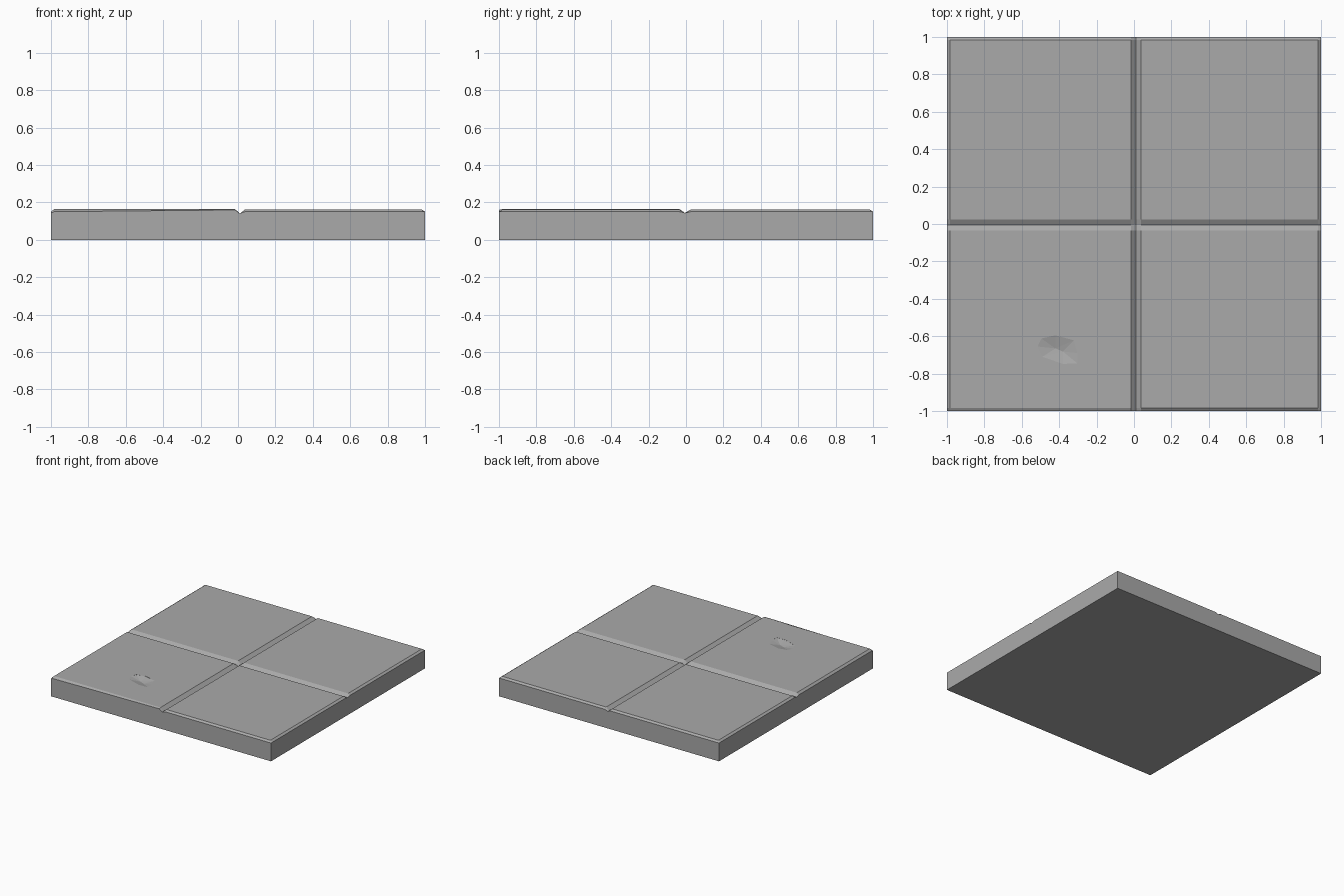
import bpy, bmesh

if "Cube" in bpy.data.objects:
    bpy.data.objects.remove(bpy.data.objects["Cube"])

TOP = 0.162
# height profiles across each direction: (position, height), with bevelled rims and a V groove
PX = [(-1, .15), (-.983, TOP), (-.016, TOP), (.01, .14), (.037, TOP), (.983, TOP), (1, .15)]
PY = [(-1, .15), (-.983, TOP), (-.035, TOP), (-.006, .144), (.025, TOP), (.983, TOP), (1, .15)]

stone = bpy.data.materials.new("stone")
stone.diffuse_color = (.4, .4, .4, 1)
stone.use_nodes = True
stone.node_tree.nodes["Principled BSDF"].inputs["Base Color"].default_value = stone.diffuse_color


def finish(bm, name):
    bmesh.ops.recalc_face_normals(bm, faces=bm.faces)
    me = bpy.data.meshes.new(name)
    bm.to_mesh(me)
    bm.free()
    me.materials.append(stone)
    ob = bpy.data.objects.new(name, me)
    bpy.context.collection.objects.link(ob)
    return ob


# slab: grooved top surface with side walls and base
bm = bmesh.new()
grid = []
for i, (x, zx) in enumerate(PX):
    row = []
    for j, (y, zy) in enumerate(PY):
        z = min(zx, zy)
        if i < 3 and j < 3 and z == TOP:
            z += 0.002            # front left paver sits slightly proud
        if j == 0 and i == 0:
            z = 0.143             # worn front corner
        if j == 0 and i == 2:
            z = 0.16
        row.append(bm.verts.new((x, y, z)))
    grid.append(row)
for i in range(len(PX) - 1):
    for j in range(len(PY) - 1):
        bm.faces.new((grid[i][j], grid[i + 1][j], grid[i + 1][j + 1], grid[i][j + 1]))
rim = [e for e in bm.edges if e.is_boundary]
new = bmesh.ops.extrude_edge_only(bm, edges=rim)["geom"]
for v in new:
    if isinstance(v, bmesh.types.BMVert):
        v.co.z = 0
bmesh.ops.contextual_create(bm, geom=[e for e in new if isinstance(e, bmesh.types.BMEdge) and e.is_boundary])
slab = finish(bm, "paving_slab")

# chip in the front left paver, cut by a shallow faceted wedge
outline = [(-.515, -.655), (-.495, -.612), (-.42, -.595), (-.322, -.622),
           (-.303, -.69), (-.303, -.745), (-.38, -.748), (-.49, -.71)]
bm = bmesh.new()
for x, y in outline:
    bm.verts.new((x, y, .1635))
    bm.verts.new((x, y, .22))
for x, y in [(-.42, -.665), (-.38, -.682)]:
    bm.verts.new((x, y, .147))
bmesh.ops.convex_hull(bm, input=bm.verts)
cutter = finish(bm, "chip_cutter")
cutter.hide_render = True
cutter.hide_viewport = True
cut = slab.modifiers.new("chip", 'BOOLEAN')
cut.operation = 'DIFFERENCE'
cut.solver = 'EXACT'
cut.object = cutter
